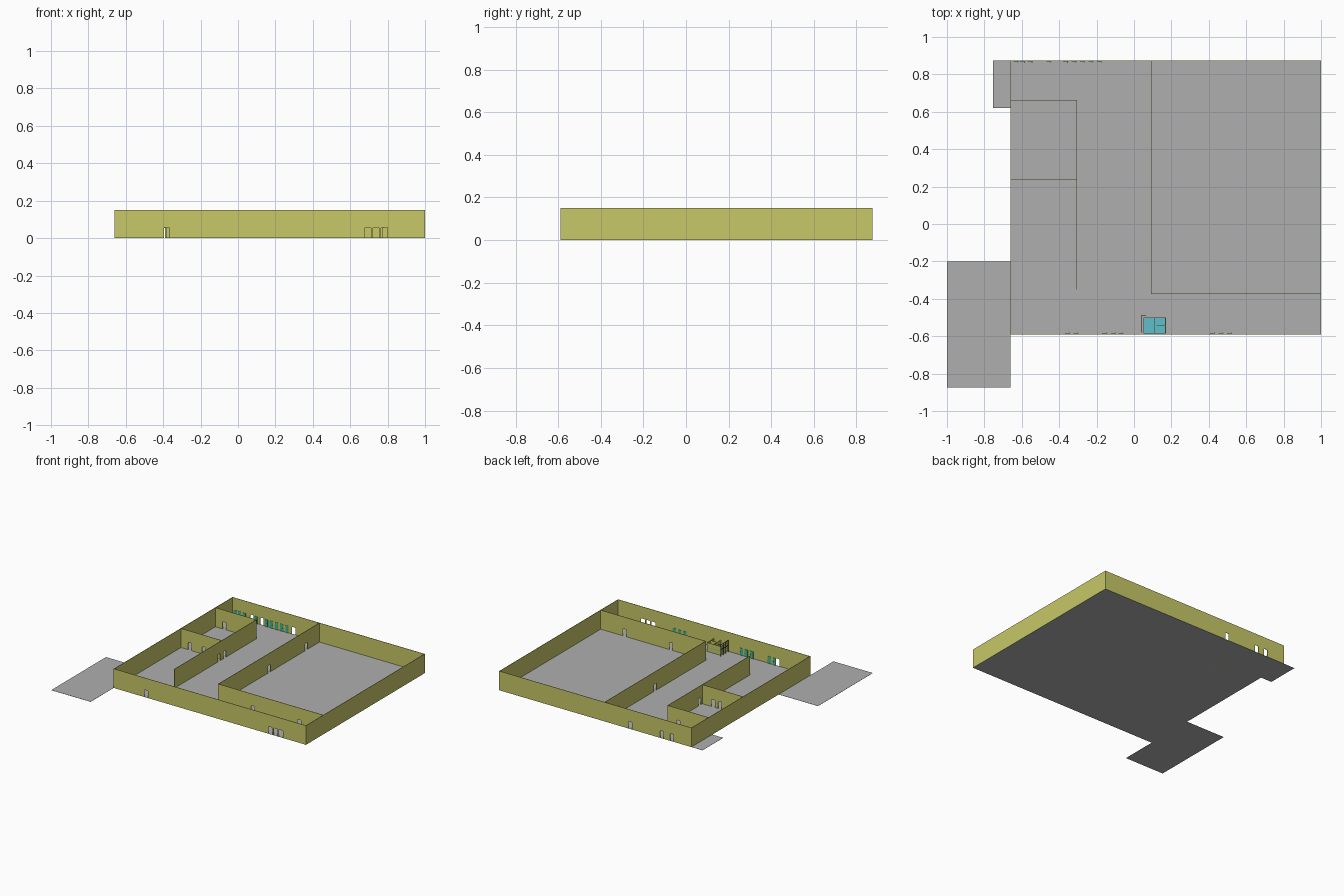
import bpy, bmesh
from mathutils import Vector

if "Cube" in bpy.data.objects:
    bpy.data.objects.remove(bpy.data.objects["Cube"])

H = 0.15      # wall height
T = 0.003     # wall thickness
DOOR_H = 0.057


def material(name, rgb):
    m = bpy.data.materials.new(name)
    m.diffuse_color = (*rgb, 1)
    m.use_nodes = True
    m.node_tree.nodes["Principled BSDF"].inputs["Base Color"].default_value = m.diffuse_color
    return m


OLIVE = material("olive_wall", (0.58, 0.58, 0.14))
GREY = material("grey_floor", (0.43, 0.43, 0.43))
TEAL = material("teal_deck", (0.11, 0.52, 0.60))
GREEN = material("green_door", (0.06, 0.46, 0.27))
DARK = material("dark_trim", (0.03, 0.03, 0.03))


def finish(name, bm, mat):
    bmesh.ops.recalc_face_normals(bm, faces=bm.faces[:])
    me = bpy.data.meshes.new(name)
    bm.to_mesh(me)
    bm.free()
    me.materials.append(mat)
    ob = bpy.data.objects.new(name, me)
    bpy.context.collection.objects.link(ob)
    return ob


def prism(name, pts, offset, mat):
    """Extrude a flat outline by a vector."""
    bm = bmesh.new()
    face = bm.faces.new([bm.verts.new(p) for p in pts])
    ext = bmesh.ops.extrude_face_region(bm, geom=[face], use_keep_orig=True)
    moved = [g for g in ext["geom"] if isinstance(g, bmesh.types.BMVert)]
    bmesh.ops.translate(bm, vec=Vector(offset), verts=moved)
    return finish(name, bm, mat)


def box(name, x0, x1, y0, y1, z0, z1, mat):
    pts = [(x0, y0, z0), (x1, y0, z0), (x1, y1, z0), (x0, y1, z0)]
    return prism(name, pts, (0, 0, z1 - z0), mat)


def wall(name, axis, at, a, b, doors=(), side=1):
    """Thin wall along an axis; doors are (centre, width) notches at the base."""
    prof = [(a, 0)]
    for c, w in sorted(doors):
        l, r = c - w / 2, c + w / 2
        prof += [(l, 0), (l, DOOR_H - 0.004), (l + 0.004, DOOR_H),
                 (r - 0.004, DOOR_H), (r, DOOR_H - 0.004), (r, 0)]
    prof += [(b, 0), (b, H), (a, H)]
    if axis == "x":
        pts, off = [(u, at, z) for u, z in prof], (0, T * side, 0)
    else:
        pts, off = [(at, u, z) for u, z in prof], (T * side, 0, 0)
    return prism(name, pts, off, OLIVE)


# Floor slab: one outline with the two outdoor pads
outline = [(-0.66, -0.59), (1, -0.59), (1, 0.875), (-0.755, 0.875), (-0.755, 0.62),
           (-0.66, 0.62), (-0.66, -0.20), (-1, -0.20), (-1, -0.875), (-0.66, -0.875)]
prism("floor", [(x, y, 0) for x, y in outline], (0, 0, 0.001), GREY)

# Outer walls
D = 0.03
wall("front_wall", "x", -0.59, -0.66, 1,
     [(-0.38, D), (0.693, 0.035), (0.738, 0.035), (0.783, 0.035)])
wall("back_wall", "x", 0.875, -0.66, 1, [(-0.49, D), (-0.405, D), (-0.13, D)], -1)
wall("left_wall", "y", -0.66, -0.59, 0.875)
wall("right_wall", "y", 1, -0.59, 0.875, side=-1)

# Inner walls
wall("hall_long_wall", "y", 0.09, -0.375, 0.875, [(0.25, D), (0.71, D)])
wall("hall_front_wall", "x", -0.375, 0.09, 1, [(0.39, D), (0.79, D)])
wall("rooms_long_wall", "y", -0.307, -0.35, 0.66, [(0.20, D), (0.27, D)])
wall("room_divider_front", "x", 0.235, -0.66, -0.305, [(-0.58, D), (-0.46, D), (-0.40, D)])
wall("room_divider_back", "x", 0.66, -0.66, -0.305, [(-0.58, D), (-0.40, D)])

# Green door leaves on the inside faces, each with a small dark handle
rows = [(0.868, -1, [-0.63, -0.595, -0.555, -0.455, -0.365, -0.32, -0.275, -0.23, -0.185]),
        (-0.584, 1, [-0.355, -0.31, -0.157, -0.11, -0.07, 0.42, 0.465, 0.51])]
for y, s, xs in rows:
    for i, x in enumerate(xs):
        box(f"door_leaf_{i}", x - 0.014, x + 0.014, y - 0.001, y + 0.001, 0.001, 0.057, GREEN)
        h0, h1 = sorted((y + s * 0.001, y + s * 0.005))
        box(f"door_handle_{i}", x + 0.008, x + 0.011, h0, h1, 0.026, 0.029, DARK)

# Small raised booth against the front wall
box("booth_deck", 0.05, 0.17, -0.586, -0.50, 0.03, 0.034, TEAL)
for i, x in enumerate((0.05, 0.109, 0.167)):
    box(f"booth_side_{i}", x, x + T, -0.586, -0.50, 0.001, 0.07, OLIVE)
box("booth_front", 0.05, 0.17, -0.503, -0.50, 0.001, 0.07, OLIVE)
box("booth_divider", 0.12, 0.17, -0.546, -0.543, 0.034, 0.07, OLIVE)

# Dark railing beside the booth
for i in range(4):
    y = -0.58 + i * 0.03
    box(f"rail_post_{i}", 0.04, 0.043, y, y + 0.003, 0.001, 0.09, DARK)
for i, z in enumerate((0.05, 0.088)):
    box(f"rail_bar_{i}", 0.04, 0.043, -0.58, -0.487, z, z + 0.003, DARK)
box("rail_return", 0.04, 0.065, -0.49, -0.487, 0.088, 0.091, DARK)
